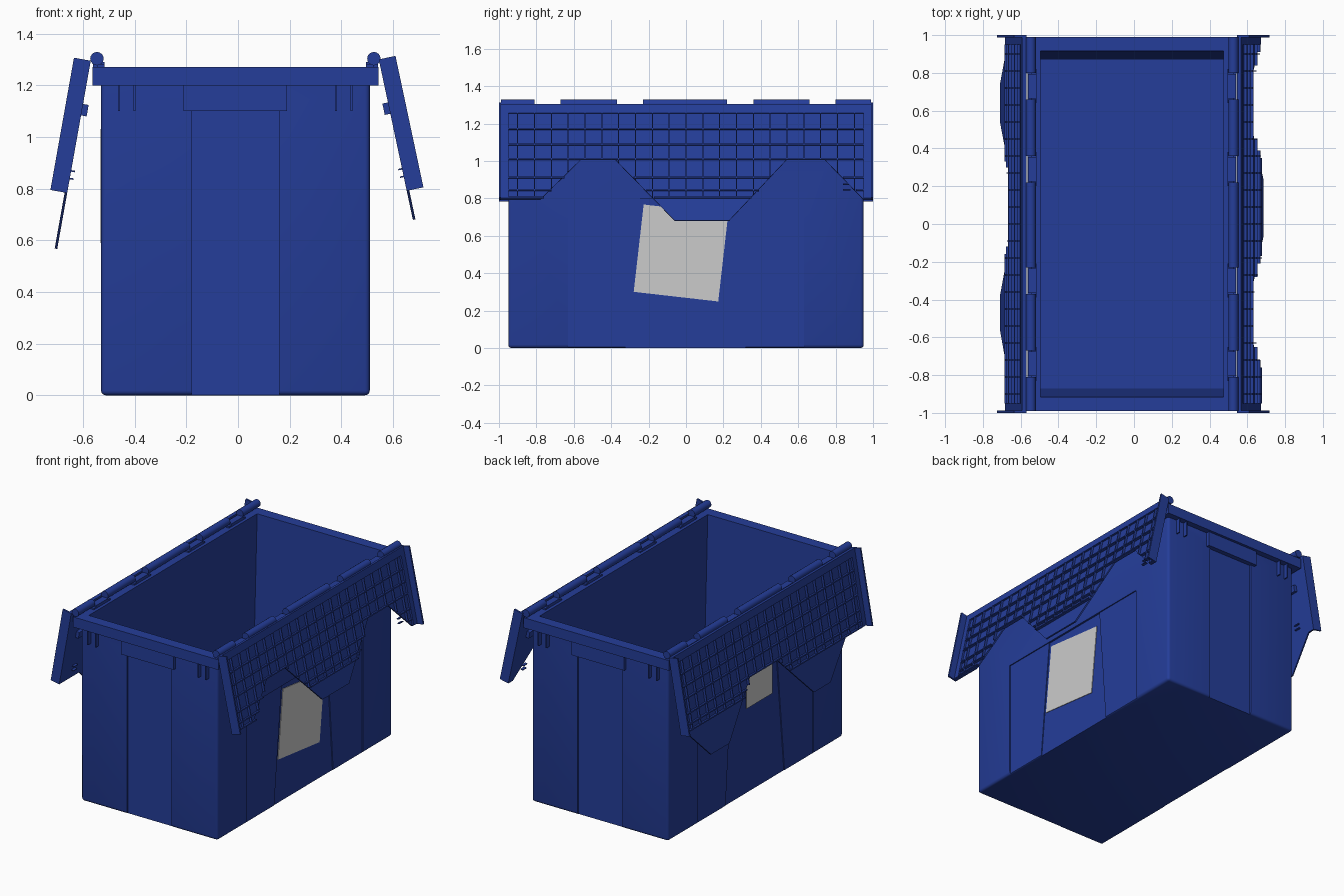
import bpy, bmesh, math
from mathutils import Matrix, Vector

if "Cube" in bpy.data.objects:
    bpy.data.objects.remove(bpy.data.objects["Cube"])

CX = -0.01  # middle of the bin in x


def material(name, rgb):
    m = bpy.data.materials.new(name)
    m.diffuse_color = (*rgb, 1)
    m.use_nodes = True
    m.node_tree.nodes["Principled BSDF"].inputs["Base Color"].default_value = m.diffuse_color
    return m


BLUE = material("blue plastic", (0.018, 0.047, 0.32))
GREY = material("pale grey label", (0.60, 0.60, 0.60))


def finish(name, bm, mat=BLUE, matrix=None):
    if matrix:
        bm.transform(matrix)
    bmesh.ops.recalc_face_normals(bm, faces=bm.faces)
    me = bpy.data.meshes.new(name)
    bm.to_mesh(me)
    bm.free()
    me.materials.append(mat)
    ob = bpy.data.objects.new(name, me)
    bpy.context.collection.objects.link(ob)
    return ob


def add_box(bm, x0, x1, y0, y1, z0, z1):
    m = Matrix.LocRotScale(Vector(((x0 + x1) / 2, (y0 + y1) / 2, (z0 + z1) / 2)), None,
                           Vector((x1 - x0, y1 - y0, z1 - z0)))
    return bmesh.ops.create_cube(bm, size=1, matrix=m)["verts"]


def add_prism(bm, points, offset):
    """Extrude a closed polygon of 3D points along an offset."""
    face = bm.faces.new([bm.verts.new(p) for p in points])
    ext = bmesh.ops.extrude_face_region(bm, geom=[face])["geom"]
    bmesh.ops.translate(bm, vec=offset, verts=[g for g in ext if isinstance(g, bmesh.types.BMVert)])


def activate(ob):
    bpy.ops.object.select_all(action='DESELECT')
    ob.select_set(True)
    bpy.context.view_layer.objects.active = ob


def cut(ob, cutter):
    mod = ob.modifiers.new("cut", 'BOOLEAN')
    mod.operation, mod.solver, mod.object = 'DIFFERENCE', 'EXACT', cutter
    activate(ob)
    bpy.ops.object.modifier_apply(modifier=mod.name)
    bpy.data.objects.remove(cutter)


def cavity():
    """Inside of the bin, end walls leaning outward to the top."""
    bm = bmesh.new()
    for v in add_box(bm, CX - 0.485, CX + 0.485, -0.92, 0.92, 0.03, 1.4):
        if v.co.z < 1:
            v.co.y *= 0.87 / 0.92
    return finish("cavity", bm)


# Bin walls with rounded lower and upright edges
bm = bmesh.new()
add_box(bm, CX - 0.52, CX + 0.52, -0.95, 0.95, 0, 1.21)
edges = [e for e in bm.edges if min(v.co.z for v in e.verts) < 0.1]
bmesh.ops.bevel(bm, geom=edges, offset=0.018, segments=3, profile=0.5, affect='EDGES')
walls = finish("bin_walls", bm)
cut(walls, cavity())

# Shallow panels in the end walls and long walls
for s in (-1, 1):
    bm = bmesh.new()
    add_box(bm, CX - 0.17, CX + 0.17, s * 0.938, s * 1.1, -0.1, 1.11)
    cut(walls, finish("end_panel_cut", bm))
    bm = bmesh.new()
    add_box(bm, CX + s * 0.513, CX + s * 0.7, -0.63, 0.63, -0.1, 0.8)
    cut(walls, finish("side_panel_cut", bm))
    bm = bmesh.new()
    add_prism(bm, [(CX + s * 0.507, y, z) for y, z in
                   ((-0.335, -0.1), (0.325, -0.1), (0.255, 0.8), (-0.245, 0.8))], (s * 0.1, 0, 0))
    cut(walls, finish("label_panel_cut", bm))
activate(walls)
bpy.ops.object.shade_smooth_by_angle(angle=math.radians(35))

# Rim around the opening
bm = bmesh.new()
add_box(bm, CX - 0.553, CX + 0.553, -0.99, 0.99, 1.2, 1.27)
rim = finish("rim", bm)
cut(rim, cavity())

# Handle blocks and stiffening ribs under the rim at both ends
bm = bmesh.new()
for s in (-1, 1):
    add_box(bm, CX - 0.2, CX + 0.2, s * 0.94, s * 0.972, 1.1, 1.205)
    for x in (-0.45, -0.39, 0.39, 0.45):
        add_box(bm, CX + x - 0.004, CX + x + 0.004, s * 0.94, s * 0.98, 1.1, 1.205)
finish("handle_blocks_and_ribs", bm)


# Lid leaves: local axes are u along the bin, v away from the hinge, w outward
EDGE = [(-0.99, 0.52), (-0.78, 0.52), (-0.56, 0.30), (-0.38, 0.30), (-0.06, 0.635),
        (0.23, 0.635), (0.54, 0.30), (0.74, 0.30), (0.95, 0.52), (0.99, 0.52)]


def reach(edge, u):
    for (u0, v0), (u1, v1) in zip(edge, edge[1:]):
        if u0 <= u <= u1:
            return v0 + (v1 - v0) * (u - u0) / (u1 - u0)
    return 0.52


def lid(name, side, hinge_x, hinge_z, angle, edge):
    sn, cs = math.sin(angle), math.cos(angle)
    mat = Matrix(((0, side * sn, side * cs, hinge_x),
                  (1, 0, 0, 0),
                  (0, -cs, sn, hinge_z),
                  (0, 0, 0, 1)))
    # Interlocking plate
    bm = bmesh.new()
    add_prism(bm, [(-0.99, 0, 0), *[(u, v, 0) for u, v in edge], (0.99, 0, 0)], (0, 0, 0.01))
    finish(name + "_plate", bm, matrix=mat)
    # Raised border, end flanges and small clips
    bm = bmesh.new()
    add_box(bm, -0.99, 0.99, 0, 0.05, 0, 0.022)
    for s in (-1, 1):
        add_box(bm, s * 0.95, s * 0.99, 0.05, 0.515, 0, 0.022)
        add_box(bm, s * 0.988, s * 1.0, 0, 0.52, 0, 0.066)
        add_box(bm, s * 0.82, s * 0.9, 0.17, 0.215, -0.022, 0.002)
        for v in (0.43, 0.46):
            add_box(bm, s * 0.84, s * 0.88, v, v + 0.006, -0.015, 0.002)
    finish(name + "_border", bm, matrix=mat)
    # Grid of ribs kept inside the plate outline
    bm = bmesh.new()
    for i in range(21):
        u = -0.9 + i * 0.09
        add_box(bm, u - 0.003, u + 0.003, 0.05, min(reach(edge, u), 0.51), 0.008, 0.026)
    for v in (0.135, 0.22, 0.30, 0.40, 0.47, 0.51):
        start = None
        for i in range(-95, 96):
            u = i / 100
            inside = reach(edge, u) >= v and i < 95
            if inside and start is None:
                start = u
            elif not inside and start is not None:
                add_box(bm, start, u, v - 0.004, v + 0.004, 0.008, 0.026)
                start = None
    finish(name + "_ribs", bm, matrix=mat)


lid("right_lid", 1, 0.545, 1.30, math.radians(12), EDGE)
lid("left_lid", -1, -0.57, 1.295, math.radians(10.1), [(u, 1.04 - v) for u, v in EDGE])

# Hinge barrels on the lids with rim knuckles in the gaps
GAPS = [(-0.81, -0.67), (-0.37, -0.23), (0.22, 0.36), (0.66, 0.80)]
for side, name in ((1, "right"), (-1, "left")):
    x = CX + side * 0.536
    bm = bmesh.new()
    starts = [-0.99] + [g[1] for g in GAPS]
    ends = [g[0] for g in GAPS] + [0.99]
    for a, b in zip(starts, ends):
        m = Matrix.Translation((x, (a + b) / 2, 1.303)) @ Matrix.Rotation(math.pi / 2, 4, 'X')
        bmesh.ops.create_cone(bm, cap_ends=True, segments=16, radius1=0.026, radius2=0.026,
                              depth=b - a, matrix=m)
    barrel = finish(name + "_hinge_barrels", bm)
    activate(barrel)
    bpy.ops.object.shade_smooth_by_angle(angle=math.radians(35))
    bm = bmesh.new()
    for a, b in GAPS:
        add_box(bm, x - side * 0.03, x + side * 0.015, a + 0.005, b - 0.005, 1.265, 1.29)
        for y in (a, b):
            add_box(bm, x - side * 0.03, x, y - 0.02, y + 0.02, 1.265, 1.28)
    finish(name + "_rim_knuckles", bm)

# Slightly crooked labels on the long walls
for name, side, y, z, w, h, tilt in (("right_label", 1, -0.027, 0.508, 0.455, 0.47, -6.5),
                                     ("left_label", -1, -0.04, 0.81, 0.28, 0.44, 0)):
    bm = bmesh.new()
    add_box(bm, -0.003, 0.003, -w / 2, w / 2, -h / 2, h / 2)
    surface = 0.508 if side > 0 else 0.519
    finish(name, bm, GREY, Matrix.Translation((CX + side * surface, y, z))
           @ Matrix.Rotation(math.radians(tilt), 4, 'X'))
